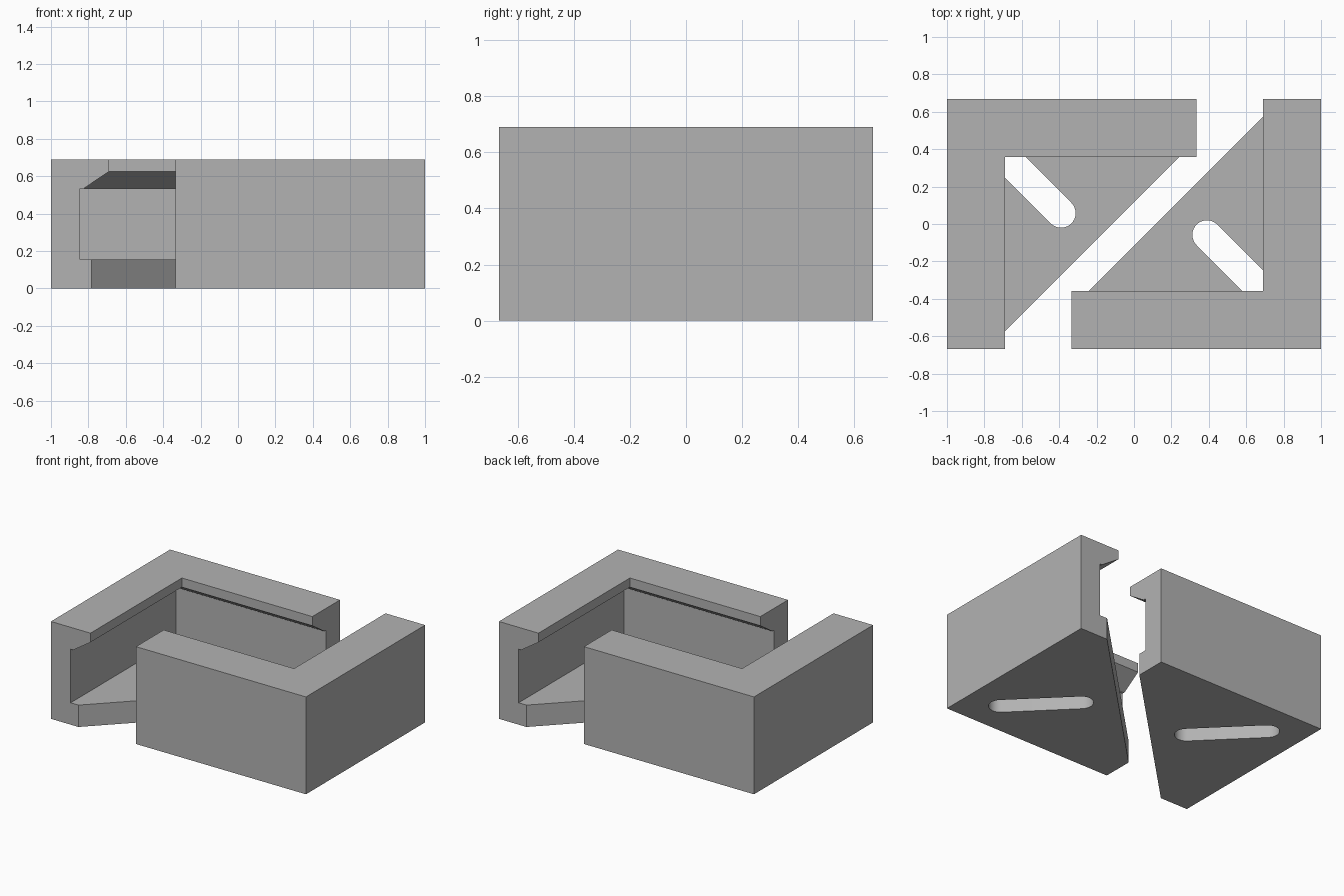
import bpy, bmesh, math
from mathutils import Matrix, Vector

cube = bpy.data.objects.get("Cube")
if cube:
    bpy.data.objects.remove(cube, do_unlink=True)

X, Y, H = 1.0, 0.667, 0.69      # half width, half depth, height
ARM = 0.333                     # free end of each arm along x
WALL, LIP, FLOOR = 0.155, 0.31, 0.155

grey = bpy.data.materials.new("plain grey")
grey.use_nodes = True
colour = (0.45, 0.45, 0.45, 1)
grey.diffuse_color = colour
grey.node_tree.nodes["Principled BSDF"].inputs["Base Color"].default_value = colour


def make_object(name, bm):
    bmesh.ops.recalc_face_normals(bm, faces=bm.faces)
    mesh = bpy.data.meshes.new(name)
    bm.to_mesh(mesh)
    bm.free()
    mesh.materials.append(grey)
    obj = bpy.data.objects.new(name, mesh)
    bpy.context.collection.objects.link(obj)
    return obj


def prism(name, outline, z0, z1):
    """Extrude a plan outline between two heights."""
    bm = bmesh.new()
    face = bm.faces.new([bm.verts.new((x, y, z0)) for x, y in outline])
    top = bmesh.ops.extrude_face_region(bm, geom=[face])["geom"]
    verts = [v for v in top if isinstance(v, bmesh.types.BMVert)]
    bmesh.ops.translate(bm, vec=(0, 0, z1 - z0), verts=verts)
    return make_object(name, bm)


def mitred_wall(name, profile):
    """Sweep a (depth, height) profile round the outer corner."""
    bm = bmesh.new()
    rings = [
        [bm.verts.new((-X + d, -Y, z)) for d, z in profile],
        [bm.verts.new((-X + d, Y - d, z)) for d, z in profile],
        [bm.verts.new((ARM, Y - d, z)) for d, z in profile],
    ]
    n = len(profile)
    for a, b in zip(rings, rings[1:]):
        for i in range(n):
            j = (i + 1) % n
            bm.faces.new((a[i], a[j], b[j], b[i]))
    bm.faces.new(rings[0])
    bm.faces.new(rings[-1])
    return make_object(name, bm)


def combine(target, other, operation):
    mod = target.modifiers.new(operation.lower(), "BOOLEAN")
    mod.operation, mod.solver, mod.object = operation, "EXACT", other
    bpy.context.view_layer.update()
    graph = bpy.context.evaluated_depsgraph_get()
    mesh = bpy.data.meshes.new_from_object(target.evaluated_get(graph))
    target.modifiers.clear()
    target.data = mesh
    bpy.data.objects.remove(other, do_unlink=True)


# Wall with an overhanging lip that slopes underneath
bracket = mitred_wall("right_bracket", [
    (0, 0), (WALL, 0), (WALL, 0.535), (0.176, 0.535),
    (LIP, 0.625), (LIP, H), (0, H)])

# Floor plate with a diagonal front edge
edge = 0.117
floor = prism("floor_plate", [
    (-X, Y), (-X, -Y), (-Y - edge, -Y), (ARM, ARM + edge), (ARM, Y)], 0, FLOOR)
combine(bracket, floor, "UNION")

# Round-ended slot through the floor, pointing at the corner
near, far, radius, steps = Vector((-0.39, 0.058)), Vector((-0.756, 0.424)), 0.078, 16
outline = []
for centre, start in ((near, -135), (far, 45)):
    for i in range(steps + 1):
        a = math.radians(start + 180 * i / steps)
        outline.append(centre + radius * Vector((math.cos(a), math.sin(a))))
slot = prism("slot_cutter", outline, -0.1, FLOOR + 0.1)
combine(bracket, slot, "DIFFERENCE")

# Matching bracket turned half way round
other = bpy.data.objects.new("left_bracket", bracket.data.copy())
other.data.transform(Matrix.Rotation(math.pi, 4, "Z"))
bpy.context.collection.objects.link(other)

# Crisp edges, smooth slot ends
bpy.ops.object.select_all(action="DESELECT")
for obj in (bracket, other):
    obj.select_set(True)
    bpy.context.view_layer.objects.active = obj
bpy.ops.object.shade_smooth_by_angle(angle=math.radians(30))
